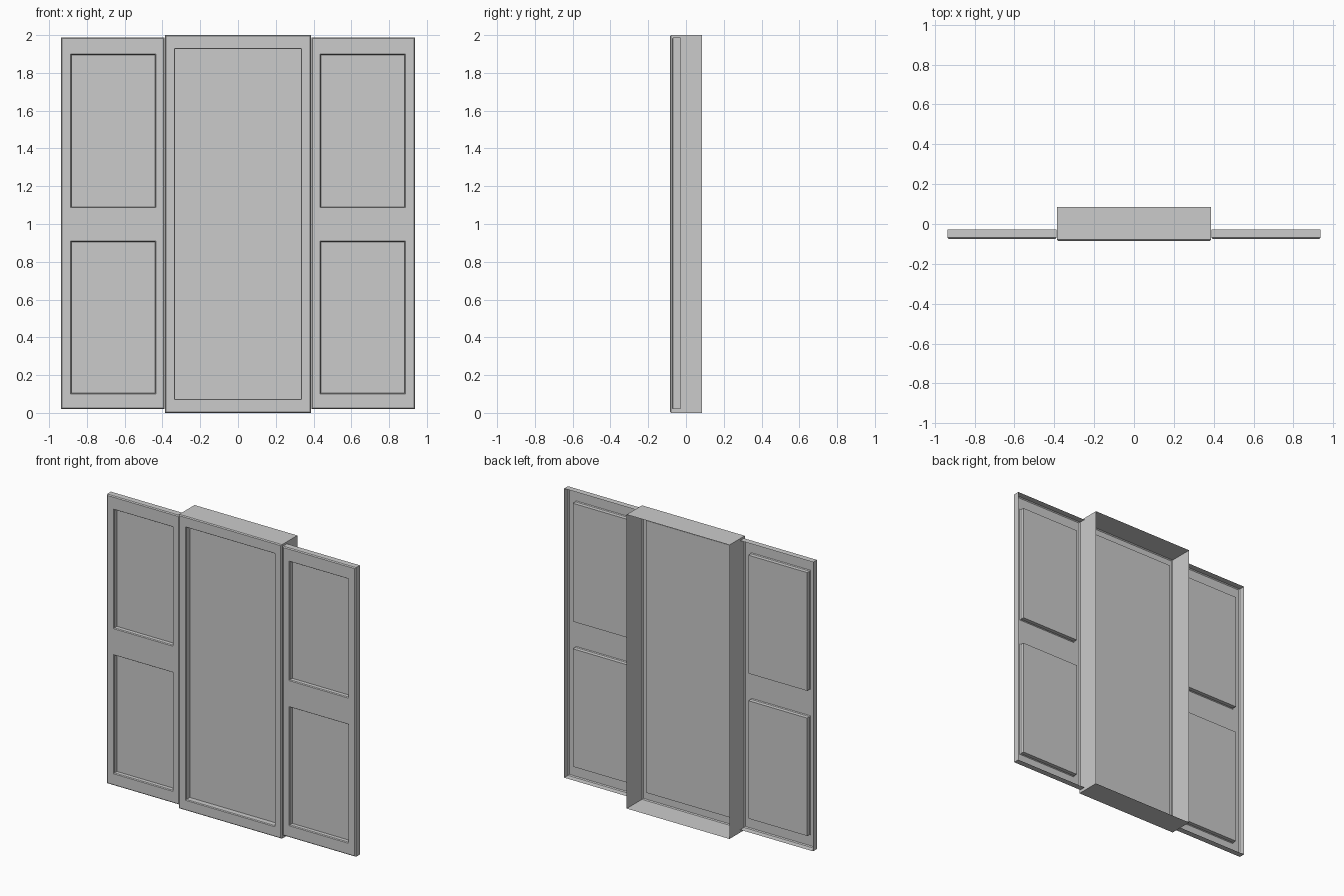
import bpy, bmesh

if "Cube" in bpy.data.objects:
    bpy.data.objects.remove(bpy.data.objects["Cube"], do_unlink=True)

# Single grey finish
grey = bpy.data.materials.new("plain_grey")
grey.use_nodes = True
COLOUR = (0.6, 0.6, 0.6, 1)
grey.diffuse_color = COLOUR
grey.node_tree.nodes["Principled BSDF"].inputs["Base Color"].default_value = COLOUR

CHAMFER = 0.006


def panelled_shell(name, xs, zs, front, back, depth):
    """Open-backed shell; odd cells of the xs/zs grid become recessed panels."""
    bm = bmesh.new()
    verts = [[bm.verts.new((x, front, z)) for x in xs] for z in zs]
    panels = []
    for j in range(len(zs) - 1):
        for i in range(len(xs) - 1):
            face = bm.faces.new((verts[j][i], verts[j][i + 1],
                                 verts[j + 1][i + 1], verts[j + 1][i]))
            if i % 2 and j % 2:
                panels.append(face)
    bm.normal_update()
    outline = [e for e in bm.edges if e.is_boundary]

    # Chamfered, sunken panels
    bmesh.ops.inset_individual(bm, faces=panels, thickness=CHAMFER, depth=-CHAMFER)
    bmesh.ops.inset_individual(bm, faces=panels, thickness=0, depth=CHAMFER - depth)

    # Rim walls running back from the outline
    rim = bmesh.ops.extrude_edge_only(bm, edges=outline)["geom"]
    for v in rim:
        if isinstance(v, bmesh.types.BMVert):
            v.co.y = back
    bmesh.ops.recalc_face_normals(bm, faces=bm.faces)
    bmesh.ops.bevel(bm, geom=[e for e in outline if e.is_valid],
                    offset=CHAMFER, segments=1, affect='EDGES')

    mesh = bpy.data.meshes.new(name)
    bm.to_mesh(mesh)
    bm.free()
    mesh.materials.append(grey)
    bpy.context.collection.objects.link(bpy.data.objects.new(name, mesh))


# Deep centre section with one tall panel
panelled_shell("centre_section", (-0.387, -0.337, 0.337, 0.387),
               (0, 0.07, 1.93, 2), -0.085, 0.085, 0.042)

# Shallow side sections with two panels each
side_x = (0.388, 0.435, 0.886, 0.937)
side_z = (0.02, 0.1, 0.91, 1.087, 1.9, 1.987)
for name, xs in (("left_section", side_x),
                 ("right_section", [-x for x in reversed(side_x)])):
    panelled_shell(name, xs, side_z, -0.075, -0.028, 0.032)
